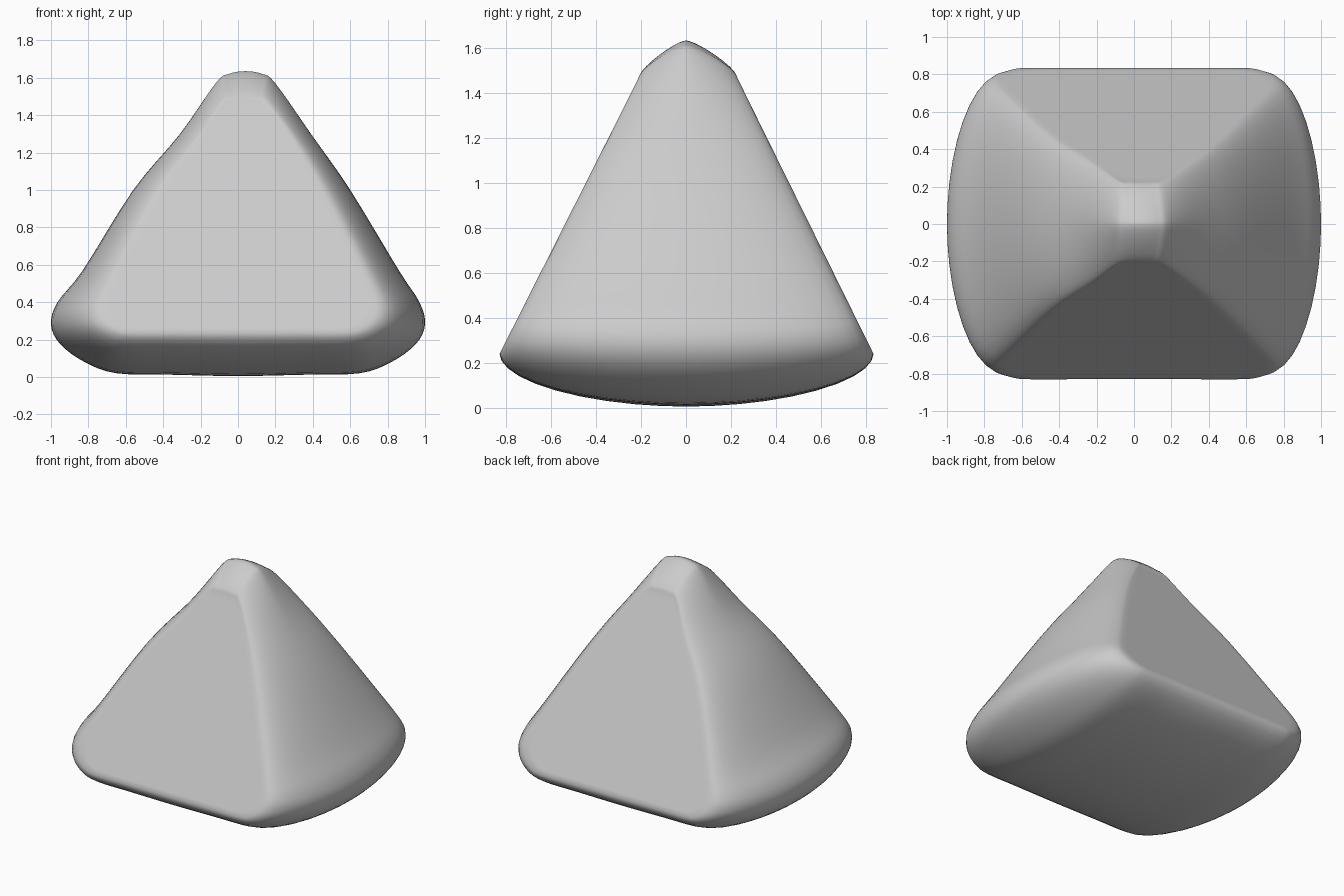
import bpy, bmesh
from mathutils import Vector

if "Cube" in bpy.data.objects:
    bpy.data.objects.remove(bpy.data.objects["Cube"])

SUB = 4     # steps per outline span
ARC = 20    # steps from front edge to back edge (even)

# Widest outline (x, z), counter-clockwise from the bottom centre
RIM = [(0, .005), (.35, .012), (.65, .02), (.82, .08), (.95, .175), (1, .28),
       (.97, .4), (.86, .57), (.6, 1), (.39, 1.3), (.2, 1.57), (.13, 1.62),
       (.04, 1.635), (-.05, 1.62), (-.12, 1.57), (-.31, 1.3), (-.56, 1),
       (-.83, .57), (-.965, .4), (-1, .28), (-.95, .175), (-.82, .08),
       (-.65, .02), (-.35, .012)]
# Outline of the flat front and back faces, matching point for point
FACE = [(0, .24), (.33, .24), (.56, .24), (.64, .25), (.70, .285), (.735, .335),
        (.74, .4), (.68, .54), (.45, 1), (.29, 1.27), (.15, 1.46), (.1, 1.475),
        (.04, 1.48), (-.02, 1.475), (-.08, 1.46), (-.21, 1.27), (-.42, 1),
        (-.66, .54), (-.72, .4), (-.72, .335), (-.69, .285), (-.63, .25),
        (-.56, .24), (-.33, .24)]


def smooth_loop(points):
    """Closed curve through the points."""
    pts = [Vector(p) for p in points]
    n, out = len(pts), []
    for i in range(n):
        a, b, c, d = (pts[(i + k) % n] for k in (-1, 0, 1, 2))
        for s in range(SUB):
            t = s / SUB
            out.append(b + (c - a) * (t / 2) + (2 * a - 5 * b + 4 * c - d) * (t * t / 2)
                       + (3 * b - a - 3 * c + d) * (t ** 3 / 2))
    return out


def plane_y(z, side):
    """Depth of the sloping front (-1) or back (1) face."""
    top, run = (.21, .62) if side < 0 else (.228, .607)
    return side * (top + run * (1.47 - z) / 1.23)


def bulge(face, rim, side, t):
    """Rounded shoulder from the face edge (t=0) to the rim (t=1)."""
    f = Vector((face.x, plane_y(face.y, side), face.y))
    m = Vector((rim.x, 0, rim.y))
    k = Vector((rim.x, f.y, rim.y))
    w = .65 - .45 * max(0, (rim.y - 1.2) / .435)
    a, b, c = (1 - t) ** 2, 2 * w * t * (1 - t), t * t
    return (f * a + k * b + m * c) / (a + b + c)


rim, face = smooth_loop(RIM), smooth_loop(FACE)
centre = Vector((.02, .72))
bm = bmesh.new()
rings = []


def inset_ring(side, scale):
    ring = []
    for f in face:
        p = centre + (f - centre) * scale
        ring.append(bm.verts.new((p.x, plane_y(p.y, side), p.y)))
    return ring


# Front face ring, shoulders, back face ring
rings.append(inset_ring(-1, .94))
half = ARC // 2
for j in range(ARC + 1):
    side, t = (-1, j / half) if j <= half else (1, (ARC - j) / half)
    rings.append([bm.verts.new(bulge(f, m, side, t)) for f, m in zip(face, rim)])
rings.append(inset_ring(1, .94))

n = len(face)
for a, b in zip(rings, rings[1:]):
    for i in range(n):
        k = (i + 1) % n
        bm.faces.new((a[i], a[k], b[k], b[i]))
# Flat caps
for ring, side in ((rings[0], -1), (rings[-1], 1)):
    hub = bm.verts.new((centre.x, plane_y(centre.y, side), centre.y))
    for i in range(n):
        bm.faces.new((ring[i], ring[(i + 1) % n], hub))
bmesh.ops.recalc_face_normals(bm, faces=bm.faces)
for f in bm.faces:
    f.smooth = True

mesh = bpy.data.meshes.new("rounded_pyramid")
bm.to_mesh(mesh)
bm.free()
body = bpy.data.objects.new("rounded_pyramid", mesh)
bpy.context.collection.objects.link(body)

grey = bpy.data.materials.new("light_grey")
grey.diffuse_color = (.6, .6, .6, 1)
grey.use_nodes = True
grey.node_tree.nodes["Principled BSDF"].inputs["Base Color"].default_value = grey.diffuse_color
mesh.materials.append(grey)
